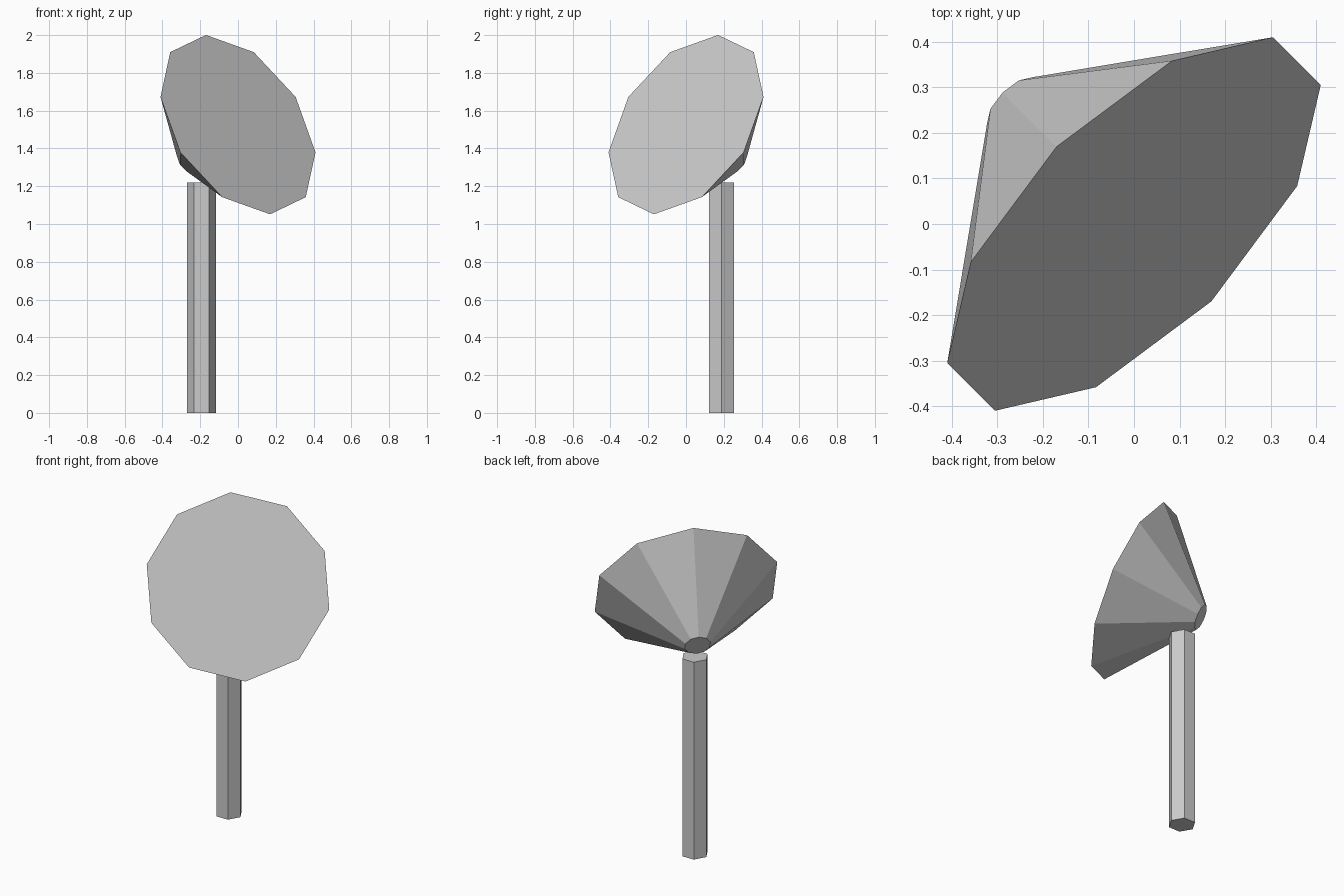
import bpy, math
from mathutils import Vector

if "Cube" in bpy.data.objects:
    bpy.data.objects.remove(bpy.data.objects["Cube"])


def frustum(name, sides, c0, r0, c1, r1, u, v):
    """Capped, flat-faced frustum; rings start on the v direction."""
    verts = []
    for c, r in ((c0, r0), (c1, r1)):
        for i in range(sides):
            a = 2 * math.pi * i / sides
            verts.append(c + v * (r * math.cos(a)) + u * (r * math.sin(a)))
    faces = [[i, (i + 1) % sides, sides + (i + 1) % sides, sides + i]
             for i in range(sides)]
    faces.append(list(range(sides))[::-1])
    faces.append(list(range(sides, 2 * sides)))
    # make winding face outward whatever the handedness of the frame
    if v.cross(u).dot(c1 - c0) < 0:
        faces = [f[::-1] for f in faces]
    mesh = bpy.data.meshes.new(name)
    mesh.from_pydata(verts, [], faces)
    mesh.update()
    obj = bpy.data.objects.new(name, mesh)
    bpy.context.collection.objects.link(obj)
    return obj


# hexagonal post
base = Vector((-0.193, 0.188, 0))
frustum("post", 6, base, 0.0775, base + Vector((0, 0, 1.22)), 0.0775,
        Vector((0, 1, 0)), Vector((1, 0, 0)))

# ten-sided cone dish, facing front right and tilted upward
tilt = math.asin(0.452)
u = Vector((1, 1, 0)).normalized()
back = Vector((-1, 1, 0)).normalized()
up = Vector((0, 0, 1))
v = back * math.sin(tilt) + up * math.cos(tilt)
n = -back * math.cos(tilt) + up * math.sin(tilt)
rim = Vector((0, 0, 1.526))
frustum("dish", 10, rim - n * 0.42, 0.075, rim, 0.532, u, v)
